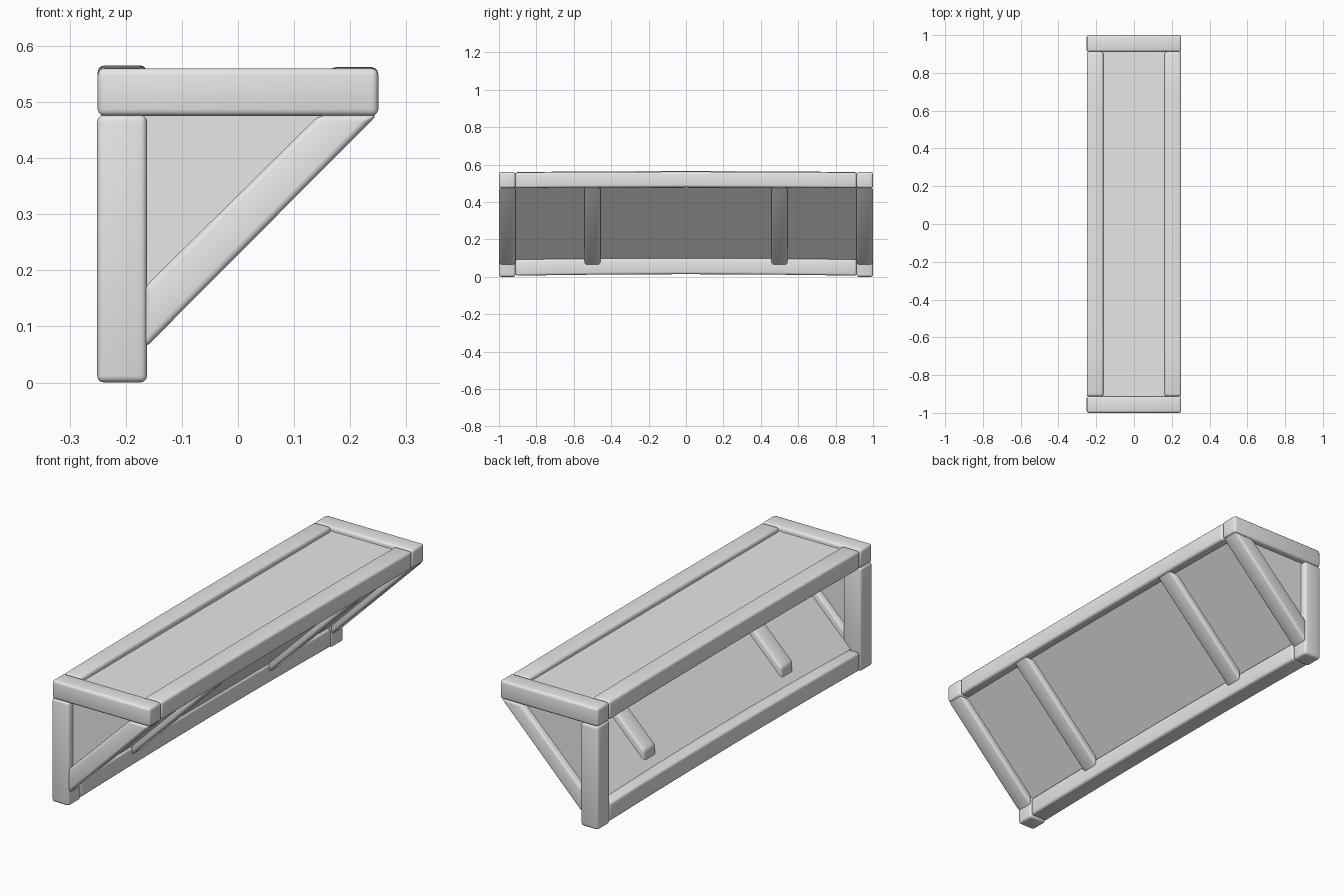
import bpy, bmesh, math

cube = bpy.data.objects.get("Cube")
if cube:
    bpy.data.objects.remove(cube, do_unlink=True)

grey = bpy.data.materials.new("plain_grey")
grey.use_nodes = True
grey.diffuse_color = (0.8, 0.8, 0.8, 1)
grey.node_tree.nodes["Principled BSDF"].inputs["Base Color"].default_value = (0.8, 0.8, 0.8, 1)


def prism(name, outline, y0, y1, bevel=0.0, bow=0.0):
    """Extrude an x-z outline along y, optionally bowed upward and with soft edges."""
    bm = bmesh.new()
    face = bm.faces.new([bm.verts.new((x, y0, z)) for x, z in outline])
    ext = bmesh.ops.extrude_face_region(bm, geom=[face])["geom"]
    for v in ext:
        if isinstance(v, bmesh.types.BMVert):
            v.co.y = y1
    if bow:
        long_edges = [e for e in bm.edges if abs(e.verts[0].co.y - e.verts[1].co.y) > 0.01]
        bmesh.ops.subdivide_edges(bm, edges=long_edges, cuts=7, use_grid_fill=True)
        mid, half = (y0 + y1) / 2, (y1 - y0) / 2
        for v in bm.verts:
            v.co.z += bow * (1 - ((v.co.y - mid) / half) ** 2)
    bmesh.ops.recalc_face_normals(bm, faces=bm.faces)
    if bevel:
        sharp = [e for e in bm.edges if e.calc_face_angle(0) > 0.4]
        bmesh.ops.bevel(bm, geom=sharp, offset=bevel, segments=3, profile=0.5,
                        affect='EDGES', clamp_overlap=True)
    mesh = bpy.data.meshes.new(name)
    bm.to_mesh(mesh)
    bm.free()
    mesh.materials.append(grey)
    ob = bpy.data.objects.new(name, mesh)
    bpy.context.collection.objects.link(ob)
    if bevel:
        bpy.ops.object.select_all(action='DESELECT')
        ob.select_set(True)
        bpy.context.view_layer.objects.active = ob
        bpy.ops.object.shade_smooth_by_angle(angle=math.radians(40))
    return ob


def rect(x0, x1, z0, z1):
    return [(x0, z0), (x1, z0), (x1, z1), (x0, z1)]


HALF, WOOD, EDGE = 1.0, 0.088, 0.012
INNER = HALF - WOOD
BACK, FRONT = -0.25, 0.25
TOP, UNDER = 0.56, 0.475

# Long rails between the end frames
prism("top_wall_rail", rect(BACK, BACK + WOOD, UNDER, TOP), -INNER, INNER, EDGE, 0.005)
prism("top_outer_rail", rect(FRONT - WOOD, FRONT, UNDER, TOP - 0.002), -INNER, INNER, EDGE, 0.004)
prism("bottom_rail", rect(BACK, BACK + WOOD, 0.006, 0.092), -INNER, INNER, EDGE, 0.008)

# End frames: crossbeam, post and thin triangular infill
brace = [(-0.167, 0.06), (0.248, UNDER + 0.002), (0.145, UNDER + 0.002), (-0.167, 0.17)]
infill = [(-0.19, 0.11), (0.2, 0.5), (-0.19, 0.5)]
for side, label in ((-1, "front"), (1, "back")):
    a, b = sorted((side * INNER, side * HALF))
    mid = (a + b) / 2
    prism(label + "_crossbeam", rect(BACK, FRONT, UNDER, TOP), a, b, EDGE)
    prism(label + "_post", rect(BACK - 0.001, BACK + WOOD, 0, UNDER + 0.002), a, b, EDGE)
    prism(label + "_infill", infill, mid - 0.015, mid + 0.015)

# Diagonal braces at the ends and along the length
for i, y in enumerate((-0.956, -0.5, 0.5, 0.956)):
    prism("diagonal_brace_%d" % (i + 1), brace, y - WOOD / 2, y + WOOD / 2, EDGE)

# Top panel and sloping panel set into the frame
prism("top_panel", rect(-0.18, 0.18, 0.5, 0.54), -0.93, 0.93)
slope = [(-0.2, 0.067), (0.22, 0.487), (0.22, 0.513), (-0.2, 0.093)]
prism("sloping_panel", slope, -0.95, 0.95)
